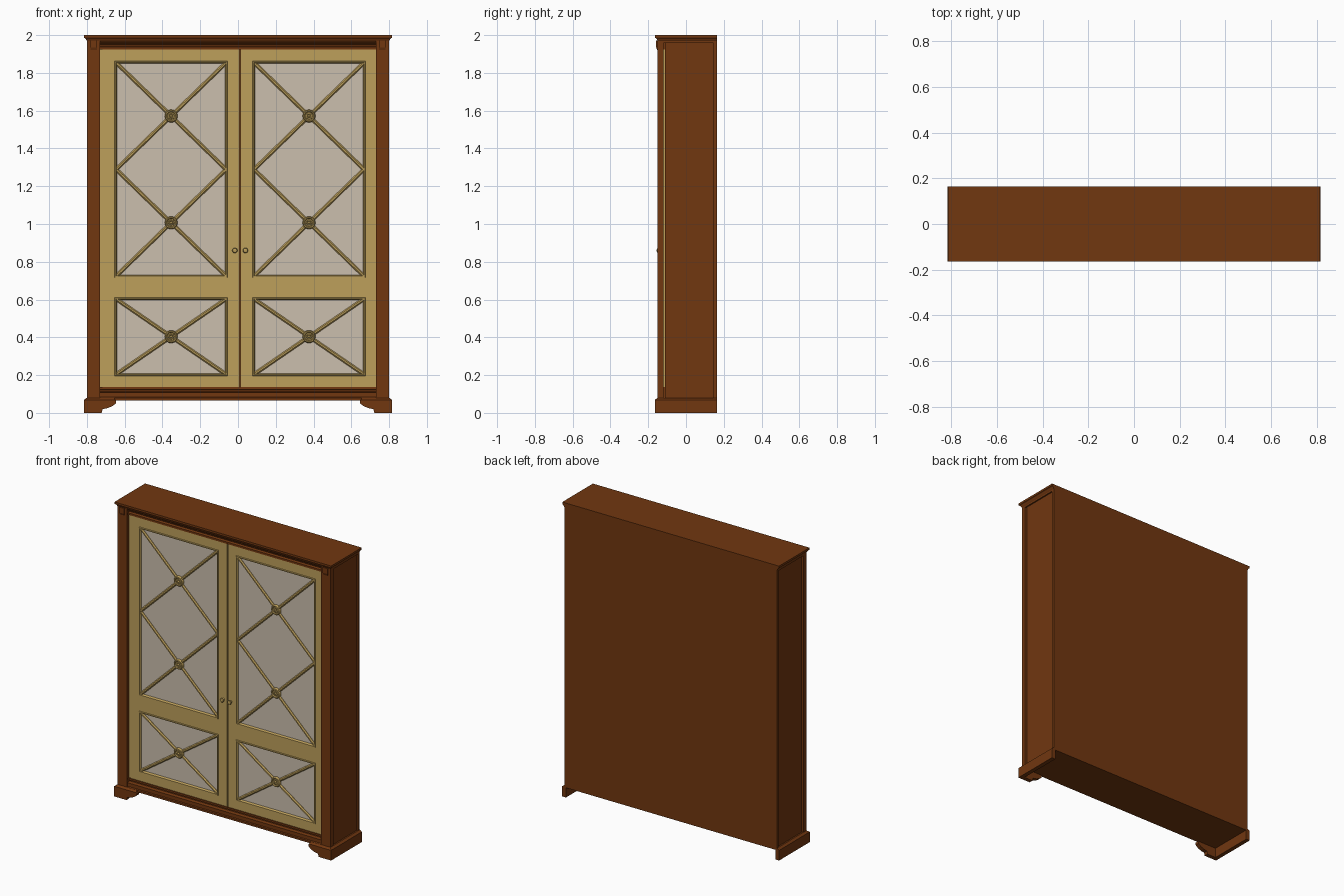
import bpy, bmesh, math
from mathutils import Vector, Matrix

if "Cube" in bpy.data.objects:
    bpy.data.objects.remove(bpy.data.objects["Cube"])


def material(name, rgb):
    m = bpy.data.materials.new(name)
    m.diffuse_color = (*rgb, 1)
    m.use_nodes = True
    m.node_tree.nodes["Principled BSDF"].inputs["Base Color"].default_value = m.diffuse_color
    return m


BROWN = material("brown_wood", (0.165, 0.038, 0.005))
GOLD = material("gold_paint", (0.51, 0.35, 0.105))
GLASS = material("pale_glass", (0.60, 0.52, 0.42))


def finish(name, bm, mat, smooth=False):
    bmesh.ops.recalc_face_normals(bm, faces=bm.faces)
    me = bpy.data.meshes.new(name)
    bm.to_mesh(me)
    bm.free()
    me.materials.append(mat)
    ob = bpy.data.objects.new(name, me)
    bpy.context.collection.objects.link(ob)
    if smooth:
        bpy.ops.object.select_all(action='DESELECT')
        ob.select_set(True)
        bpy.context.view_layer.objects.active = ob
        bpy.ops.object.shade_smooth_by_angle(angle=math.radians(40))
    return ob


def add_loft(bm, rings, caps=True):
    loops = [[bm.verts.new(p) for p in r] for r in rings]
    n = len(loops[0])
    for a, b in zip(loops, loops[1:]):
        for i in range(n):
            j = (i + 1) % n
            bm.faces.new((a[i], a[j], b[j], b[i]))
    if caps:
        bm.faces.new(loops[0])
        bm.faces.new(loops[-1])


def loft(name, rings, mat, caps=True):
    bm = bmesh.new()
    add_loft(bm, rings, caps)
    return finish(name, bm, mat)


def rect(x0, x1, y0, y1, z):
    return [(x0, y0, z), (x1, y0, z), (x1, y1, z), (x0, y1, z)]


def box(name, x, y, z, mat):
    return loft(name, [rect(*x, *y, z[0]), rect(*x, *y, z[1])], mat)


def prism_x(name, yz, x0, x1, mat):
    return loft(name, [[(x, y, z) for y, z in yz] for x in (x0, x1)], mat)


def prism_y(name, xz, y0, y1, mat):
    return loft(name, [[(x, y, z) for x, z in xz] for y in (y0, y1)], mat)


BACK = 0.165
DOOR_Y = -0.13
GLASS_Y = -0.122

# Carcass and back board
box("carcass", (-0.79, 0.79), (-0.112, BACK - 0.004), (0.066, 1.985), BROWN)
box("back_board", (-0.799, 0.799), (0.146, BACK), (0.066, 1.985), BROWN)

# Cornice: stepped moulding, flush at the back
cornice = [(1.962, -0.006), (1.968, 0.0), (1.974, 0.004), (1.982, 0.008),
           (1.986, 0.015), (2.0, 0.015)]
loft("cornice", [rect(-0.799 - o, 0.799 + o, -0.148 - o, BACK, z) for z, o in cornice], BROWN)

# Rails above and below the doors, with grooves
prism_x("top_rail", [(-0.11, 1.925), (-0.136, 1.925), (-0.136, 1.938), (-0.122, 1.943),
                     (-0.122, 1.950), (-0.142, 1.955), (-0.142, 1.975), (-0.11, 1.975)],
        -0.735, 0.735, BROWN)
prism_x("bottom_rail", [(-0.11, 0.137), (-0.136, 0.137), (-0.136, 0.125), (-0.122, 0.120),
                        (-0.122, 0.112), (-0.142, 0.107), (-0.142, 0.083), (-0.148, 0.079),
                        (-0.148, 0.066), (-0.11, 0.066)],
        -0.735, 0.735, BROWN)

for s, side in ((-1, "left"), (1, "right")):
    # Posts, top brackets and side frame
    box(side + "_post", (s * 0.73, s * 0.799), (-0.15, -0.118), (0.07, 1.975), BROWN)
    prism_x(side + "_post_bracket", [(-0.14, 1.92), (-0.152, 1.92), (-0.158, 1.935),
                                     (-0.158, 1.972), (-0.14, 1.972)],
            s * 0.747, s * 0.782, BROWN)
    box(side + "_side_top_rail", (s * 0.78, s * 0.799), (-0.12, 0.15), (1.958, 1.975), BROWN)
    # Side skirt and bracket foot
    box(side + "_skirt", (s * 0.787, s * 0.815), (-0.165, BACK), (0, 0.066), BROWN)
    prism_y(side + "_front_foot",
            [(s * x, z) for x, z in ((0.815, 0), (0.722, 0), (0.717, 0.02), (0.69, 0.025),
                                     (0.665, 0.036), (0.647, 0.05), (0.645, 0.066),
                                     (0.815, 0.066))],
            -0.165, -0.137, BROWN)
    loft(side + "_foot_cap", [rect(s * 0.645, s * 0.815, -0.165, BACK, 0.066),
                              rect(s * 0.65, s * 0.815, -0.165, BACK, 0.069),
                              rect(s * 0.655, s * 0.800, -0.15, BACK, 0.08)], BROWN)


def muntin(name, p, q):
    """Bevelled bar across the glass from p to q (x, z)."""
    a, b = Vector((p[0], GLASS_Y, p[1])), Vector((q[0], GLASS_Y, q[1]))
    w = (b - a).normalized().cross(Vector((0, 1, 0)))
    prof = [(-.010, 0), (-.010, .004), (-.004, .011), (.004, .011), (.010, .004), (.010, 0)]
    loft(name, [[c + w * u + Vector((0, -v, 0)) for u, v in prof] for c in (a, b)], GOLD)


def rosette(name, x, z):
    """Round boss with a raised ring, petals and a centre bead."""
    bm = bmesh.new()
    n = 24
    prof = [(.034, 0), (.034, .010), (.030, .016), (.025, .016), (.021, .011)]
    add_loft(bm, [[(x + r * math.cos(i * math.tau / n), GLASS_Y - d,
                    z + r * math.sin(i * math.tau / n)) for i in range(n)]
                  for r, d in prof])
    at = Matrix.Translation((x, GLASS_Y - 0.011, z))
    for k in range(8):
        petal = (at @ Matrix.Rotation(k * math.tau / 8, 4, 'Y')
                 @ Matrix.Translation((0.013, 0, 0)) @ Matrix.Diagonal((.007, .004, .0035, 1)))
        bmesh.ops.create_uvsphere(bm, u_segments=8, v_segments=6, radius=1, matrix=petal)
    bmesh.ops.create_uvsphere(bm, u_segments=10, v_segments=6, radius=0.007, matrix=at)
    finish(name, bm, GOLD, True)


def frame_ring(x0, x1, z0, z1, i, y):
    return [(x0 + i, y, z0 + i), (x1 - i, y, z0 + i), (x1 - i, y, z1 - i), (x0 + i, y, z1 - i)]


# Doors, mirrored about their meeting line
MEET = 0.011
PANELS = (("lower", 0.196, 0.611, 1), ("upper", 0.716, 1.862, 2))
Z0, Z1 = 0.137, 1.925
box("door_stop_strip", (-0.735, -0.712), (-0.126, -0.11), (Z0, Z1), GOLD)

for s, side in ((-1, "left"), (1, "right")):
    inner, outer = MEET + s * 0.003, MEET + s * 0.728
    pin, pout = MEET + s * 0.066, MEET + s * 0.664
    y = (DOOR_Y, -0.11)
    box(side + "_door_meeting_stile", (inner, pin), y, (Z0, Z1), GOLD)
    box(side + "_door_outer_stile", (pout, outer), y, (Z0, Z1), GOLD)
    for nm, a, b in (("bottom", Z0, 0.196), ("middle", 0.611, 0.716), ("top", 1.862, Z1)):
        box(f"{side}_door_{nm}_rail", (pin, pout), y, (a, b), GOLD)
    x0, x1 = min(pin, pout), max(pin, pout)
    for nm, a, b, count in PANELS:
        tag = f"{side}_{nm}"
        box(tag + "_glass", (x0, x1), (GLASS_Y, -0.111), (a, b), GLASS)
        loft(tag + "_moulding", [frame_ring(x0, x1, a, b, i, yy) for i, yy in
                                 ((0, -0.129), (.002, -0.136), (.008, -0.136), (.014, -0.121))],
             GOLD, caps=False)
        # Crossed bars and rosettes
        h = (b - a) / count
        for k in range(count):
            l, r, lo, hi = x0 + .008, x1 - .008, a + k * h, a + (k + 1) * h
            lo += .008 if k == 0 else 0
            hi -= .008 if k == count - 1 else 0
            muntin(f"{tag}_bar_rising_{k}", (l, lo), (r, hi))
            muntin(f"{tag}_bar_falling_{k}", (l, hi), (r, lo))
            rosette(f"{tag}_rosette_{k}", (l + r) / 2, (lo + hi) / 2)
    # Knob: small turned profile
    bm = bmesh.new()
    kx = MEET + s * 0.028
    add_loft(bm, [[(kx + r * math.cos(i * math.tau / 16), DOOR_Y - d,
                    0.86 + r * math.sin(i * math.tau / 16)) for i in range(16)]
                  for r, d in ((.008, 0), (.006, .009), (.012, .013), (.014, .018),
                               (.011, .023), (.005, .025))])
    finish(side + "_knob", bm, GOLD, True)
